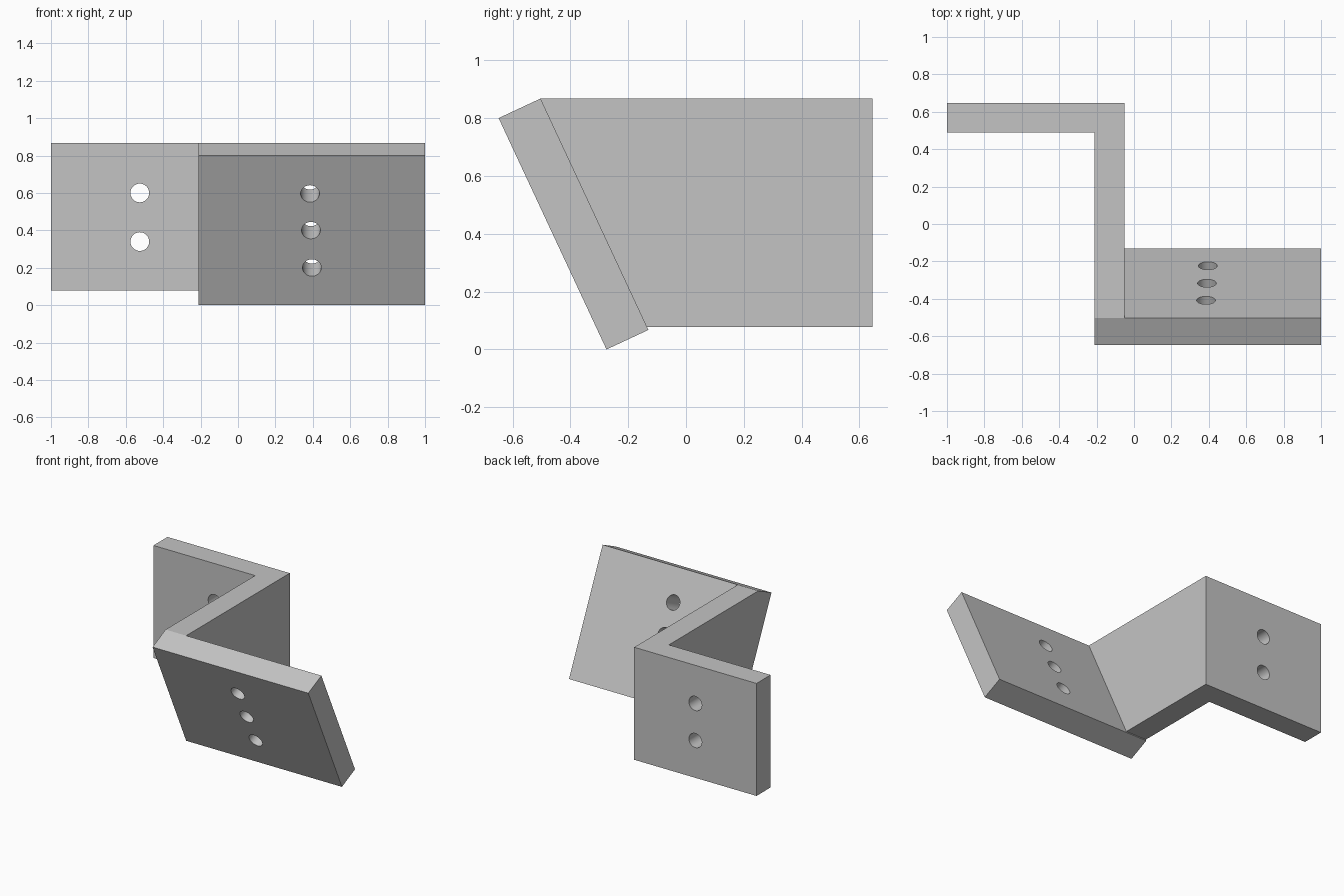
import bpy, bmesh
from math import radians, tan, sin, cos, pi
from mathutils import Vector, Matrix

cube = bpy.data.objects.get("Cube")
if cube:
    bpy.data.objects.remove(cube, do_unlink=True)

TILT = radians(25)
THICK = 0.16
TOP, BASE = 0.868, 0.078
BACK = 0.646
LEAN = Vector((0, -sin(TILT), cos(TILT)))     # up along the tilted plate
NORMAL = Vector((0, cos(TILT), sin(TILT)))    # through the tilted plate
FOOT = Vector((0, -0.275, 0))                 # lower front edge of that plate

grey = bpy.data.materials.new("plain grey")
grey.use_nodes = True
colour = (0.55, 0.55, 0.55, 1)
grey.diffuse_color = colour
grey.node_tree.nodes["Principled BSDF"].inputs["Base Color"].default_value = colour


def prism(name, profile, offset):
    """Extrude a closed outline; offset gives the far-side point for each point."""
    bm = bmesh.new()
    near = [bm.verts.new(p) for p in profile]
    far = [bm.verts.new(offset(p)) for p in profile]
    bm.faces.new(near)
    bm.faces.new(far[::-1])
    for i in range(len(near)):
        j = (i + 1) % len(near)
        bm.faces.new((near[i], far[i], far[j], near[j]))
    bmesh.ops.recalc_face_normals(bm, faces=bm.faces)
    mesh = bpy.data.meshes.new(name)
    bm.to_mesh(mesh)
    bm.free()
    obj = bpy.data.objects.new(name, mesh)
    bpy.context.collection.objects.link(obj)
    mesh.materials.append(grey)
    return obj


def drill(obj, centres, axis):
    """Cut round holes through a plate along an axis."""
    bm = bmesh.new()
    turn = axis.to_track_quat('Z', 'Y').to_matrix().to_4x4()
    for c in centres:
        bmesh.ops.create_cone(bm, cap_ends=True, segments=48, radius1=0.05, radius2=0.05,
                              depth=0.5, matrix=Matrix.Translation(c) @ turn)
    mesh = bpy.data.meshes.new("hole_cutter")
    bm.to_mesh(mesh)
    bm.free()
    mesh.materials.append(grey)
    cutter = bpy.data.objects.new("hole_cutter", mesh)
    cutter.hide_render = True
    bpy.context.collection.objects.link(cutter)
    mod = obj.modifiers.new("holes", 'BOOLEAN')
    mod.operation, mod.solver, mod.object = 'DIFFERENCE', 'EXACT', cutter
    bpy.ops.object.select_all(action='DESELECT')
    obj.select_set(True)
    bpy.context.view_layer.objects.active = obj
    bpy.ops.object.modifier_apply(modifier=mod.name)
    bpy.data.objects.remove(cutter, do_unlink=True)
    bpy.ops.object.shade_smooth_by_angle(angle=radians(30))


# Upright L: back flange and web, the web's front end sloped to meet the tilted plate
def slope_y(z):
    return (FOOT + NORMAL * THICK).y - (z - NORMAL.z * THICK) * tan(TILT)


inner, outer = -0.21, -0.05
outline = [(-1, BACK), (-1, BACK - THICK + 0.004), (inner, BACK - THICK + 0.004),
           (inner, None), (outer, None), (outer, BACK)]


def at_height(z):
    return [Vector((x, slope_y(z) if y is None else y, z)) for x, y in outline]


upper = iter(at_height(TOP))
bracket = prism("upright_bracket", at_height(BASE), lambda p: next(upper))
drill(bracket, [Vector((-0.525, BACK - THICK / 2, z)) for z in (0.34, 0.60)], Vector((0, 1, 0)))

# Tilted front plate with three holes square to its face
length = (TOP - NORMAL.z * THICK) / cos(TILT)
corners = [FOOT, FOOT + LEAN * length]
corners += [c + NORMAL * THICK for c in reversed(corners)]
plate = prism("tilted_plate", [c + Vector((inner, 0, 0)) for c in corners],
              lambda p: Vector((1, p.y, p.z)))
holes = [FOOT + LEAN * (z / cos(TILT)) + Vector((x, 0, 0))
         for x, z in ((0.385, 0.596), (0.39, 0.40), (0.395, 0.20))]
drill(plate, holes, NORMAL)
